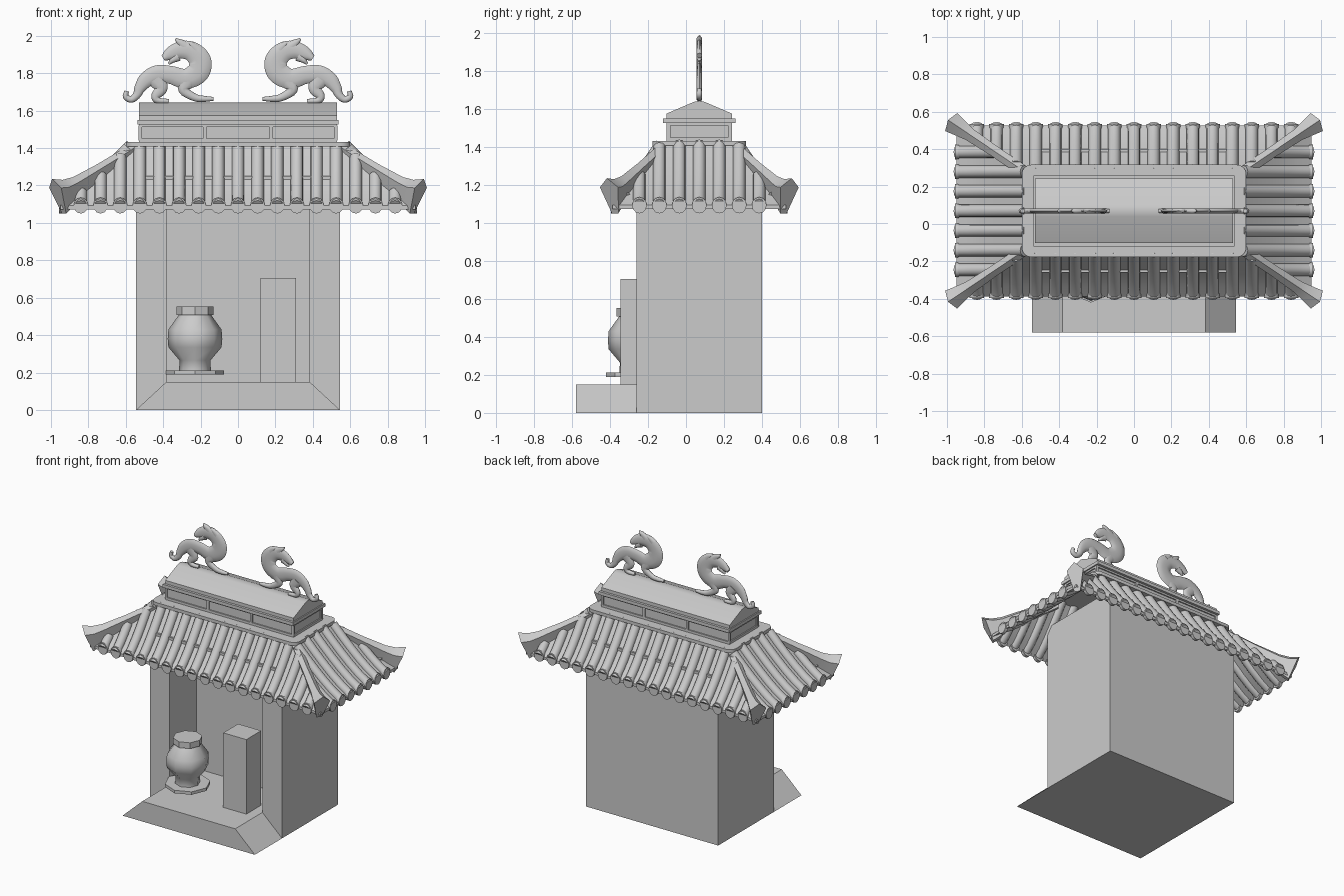
import bpy
import math
from mathutils import Vector

cube = bpy.data.objects.get("Cube")
if cube:
    bpy.data.objects.remove(cube, do_unlink=True)

stone = bpy.data.materials.new("grey_stone")
stone.use_nodes = True
stone.diffuse_color = (0.6, 0.6, 0.6, 1)
stone.node_tree.nodes["Principled BSDF"].inputs["Base Color"].default_value = (0.6, 0.6, 0.6, 1)

YC = 0.07                      # roof centre line
RUN_X, RUN_Y = 0.40, 0.27      # horizontal run of the side and front slopes
TOP_X, TOP_Y = 0.57, 0.20      # half size of the slope's upper edge
EAVE = 0.95


def loft(name, strips, angle=0.6, caps=True):
    """Skin one or more lists of rings into one object."""
    import bmesh
    bm = bmesh.new()
    for rings in strips:
        rows = [[bm.verts.new(p) for p in ring] for ring in rings]
        n = len(rows[0])
        for a, b in zip(rows, rows[1:]):
            for i in range(n):
                bm.faces.new((a[i], a[(i + 1) % n], b[(i + 1) % n], b[i]))
        if caps:
            bm.faces.new(rows[0][::-1])
            bm.faces.new(rows[-1])
    bmesh.ops.recalc_face_normals(bm, faces=bm.faces)
    me = bpy.data.meshes.new(name)
    bm.to_mesh(me)
    bm.free()
    me.materials.append(stone)
    me.shade_smooth()
    me.set_sharp_from_angle(angle=angle)
    ob = bpy.data.objects.new(name, me)
    bpy.context.collection.objects.link(ob)
    return ob


def rect_xy(x0, x1, y0, y1, z):
    return [(x0, y0, z), (x1, y0, z), (x1, y1, z), (x0, y1, z)]


def rect_xz(hx, z0, z1, y):
    return [(-hx, y, z0), (hx, y, z0), (hx, y, z1), (-hx, y, z1)]


def box(x0, x1, y0, y1, z0, z1):
    return [rect_xy(x0, x1, y0, y1, z0), rect_xy(x0, x1, y0, y1, z1)]


# Shrine body with a deep niche in its front
loft("shrine_body", [[rect_xz(0.545, 0, 1.25, 0.40), rect_xz(0.545, 0, 1.25, -0.26),
                      rect_xz(0.383, 0.15, 1.2, -0.26), rect_xz(0.383, 0.15, 1.2, 0.06)]])

# Front step with sloping sides
loft("front_step", [[[(-0.545, y, 0), (0.545, y, 0), (0.383, y, 0.15), (-0.383, y, 0.15)]
                     for y in (-0.58, -0.26)]])

# Stone block standing in the niche
loft("offering_block", [box(0.12, 0.31, -0.345, -0.17, 0.15, 0.705)])


# Jar, lid and dish
def turned(name, profile, angle):
    rings = [[(-0.23 + r * math.cos(k * math.pi / 4), -0.265 + r * math.sin(k * math.pi / 4), z)
              for k in range(8)] for r, z in profile]
    loft(name, [rings], angle)


turned("jar", [(0.085, 0.21), (0.083, 0.265), (0.142, 0.335), (0.146, 0.38),
               (0.142, 0.43), (0.085, 0.51)], 0.9)
turned("jar_lid", [(0.1, 0.508), (0.1, 0.552)], 0.5)
turned("jar_dish", [(0.155, 0.19), (0.155, 0.212)], 0.5)


# Roof deck
def slope_z(s):
    return 1.085 + 0.33 * max(0, 1 - s) ** 1.25


def deck_ring(s, drop):
    hx, hy = TOP_X + RUN_X * s, TOP_Y + RUN_Y * s
    return rect_xy(-hx, hx, YC - hy, YC + hy, slope_z(s) - drop)


levels = [EAVE * k / 5 for k in range(6)]
loft("roof_deck", [[deck_ring(s, 0) for s in levels] +
                   [deck_ring(s, 0.02) for s in reversed(levels)]], 0.5)


# Round roof tiles with end discs on all four slopes
def tile_ring(centre, lateral, up, radius, stretch=1):
    return [centre + lateral * radius * math.cos(a) + up * radius * stretch * math.sin(a)
            for a in (k * math.tau / 12 for k in range(12))]


def tile_slope(name, out, lateral, top, run, side_top, side_run, count):
    tubes, discs = [], []
    up = Vector((0, 0, 1))
    for k in range(count):
        lat = (k - (count - 1) / 2) * 0.105
        start = max(0, (abs(lat) - side_top) / side_run)

        def at(s):
            return Vector((0, YC, slope_z(s))) + lateral * lat + out * (top + run * s)
        rings = []
        for j in range(6):
            s = start + (EAVE - start) * j / 5
            along = (at(s + 0.02) - at(s - 0.02)).normalized()
            rings.append(tile_ring(at(s), lateral, lateral.cross(along), 0.033))
        tubes.append(rings)
        end = at(EAVE)
        discs.append([tile_ring(end + out * d, lateral, up, 0.039, 1.1) for d in (-0.015, 0.008)])
    loft(name + "_tiles", tubes, 0.7)
    loft(name + "_tile_ends", discs, 0.7)


X, Y = Vector((1, 0, 0)), Vector((0, 1, 0))
for name, sign in (("front", -1), ("back", 1)):
    tile_slope(name, Y * sign, X, TOP_Y, RUN_Y, TOP_X, RUN_X, 17)
for name, sign in (("left", 1), ("right", -1)):
    tile_slope(name, X * sign, Y, TOP_X, RUN_X, TOP_Y, RUN_Y, 7)

# Hip ridges flaring into pointed ends: top s, bottom s, top z, bottom z, half width
HIP = [(-0.02, -0.02, 1.43, 1.34, 0.03), (0.2, 0.2, 1.375, 1.28, 0.03),
       (0.45, 0.43, 1.315, 1.22, 0.03), (0.78, 0.74, 1.245, 1.12, 0.035),
       (0.92, 0.82, 1.23, 1.08, 0.046), (1.06, 0.9, 1.235, 1.05, 0.058)]
hips = []
for sx in (-1, 1):
    for sy in (-1, 1):
        across = Vector((-sx * RUN_Y, sy * RUN_X, 0)).normalized()
        rings = []
        for s_top, s_low, z_top, z_low, w in HIP:
            ring = []
            for side, h in ((-0.35, 0), (0.35, 0), (1, 0.74), (0, 1), (-1, 0.74)):
                s = s_low + (s_top - s_low) * h
                ring.append(Vector((sx * (TOP_X + RUN_X * s), YC + sy * (TOP_Y + RUN_Y * s),
                                    z_low + (z_top - z_low) * h)) + across * side * w)
            rings.append(ring)
        hips.append(rings)
loft("hip_ridges", hips, 0.5)


# Rounded slab above the slopes
def rounded(hx, hy, r, z):
    pts = []
    for q, (sx, sy) in enumerate(((1, 1), (-1, 1), (-1, -1), (1, -1))):
        for k in range(5):
            a = (q + k / 4) * math.pi / 2
            pts.append((sx * (hx - r) + r * math.cos(a), YC + sy * (hy - r) + r * math.sin(a), z))
    return pts


loft("ridge_slab", [[rounded(0.6, 0.247, 0.05, z) for z in (1.408, 1.432)]])

# Ridge box with raised frames around recessed panels
HX, HY, D = 0.528, 0.172, 0.009
loft("ridge_box", [box(-HX + D, HX - D, YC - HY + D, YC + HY - D, 1.43, 1.53)])
frames = []
for z0, z1 in ((1.43, 1.45), (1.513, 1.53)):
    frames.append(box(-HX, HX, YC - HY, YC + HY, z0, z1))
for sy in (-1, 1):
    ys = sorted((YC + sy * HY, YC + sy * (HY - D)))
    for x in (-HX + 0.005, -0.178, 0.178, HX - 0.005):
        frames.append(box(x - 0.009, x + 0.009, *ys, 1.44, 1.52))
    for sx in (-1, 1):
        xs = sorted((sx * HX, sx * (HX - D)))
        ends = sorted((YC + sy * HY, YC + sy * (HY - 0.02)))
        frames.append(box(*xs, *ends, 1.44, 1.52))
loft("ridge_panel_frames", frames)
loft("ridge_flange", [box(-0.537, 0.537, YC - 0.19, YC + 0.19, 1.526, 1.55)])

# Gabled ridge cap
gable = [(-HY, 1.55), (HY, 1.55), (HY, 1.575), (0.03, 1.636), (0, 1.643), (-0.03, 1.636), (-HY, 1.575)]
loft("ridge_cap", [[[(x, YC + y, z) for y, z in gable] for x in (-HX, HX)]], 0.5)

# Flat dragons: limbs as (x, z, radius) in hundredths, measured from the ridge centre
LIMBS = {
    "body": [(40, 188, 1.6), (36, 190.5, 3.6), (30.5, 192.5, 4.6), (24.5, 191.5, 5.3), (20.3, 186.5, 6),
             (21.5, 180.5, 6), (28, 177, 5.4), (35.5, 179, 4.8), (43, 179.5, 4.8), (49, 176.5, 4.2),
             (52.5, 172, 3), (54, 168.5, 2.2), (57, 166, 1.8), (60, 167.5, 1.6), (59.5, 170.5, 1.2)],
    "horn": [(28, 194, 3), (30.5, 196, 2.2), (33.5, 198.4, 0.5)],
    "ear": [(22, 192.5, 3), (24.5, 195, 1.8), (27, 197, 0.5)],
    "jaw": [(32, 189, 2.6), (35, 187, 1.6), (37, 185, 0.6)],
    "hind_leg": [(44, 177, 4.8), (41, 172, 3.4), (44, 168, 2.4), (43, 165.5, 1.7), (37, 165, 1.2)],
    "front_leg": [(27, 176, 4.6), (29, 171, 2.8), (23, 167, 2), (18, 166.3, 1.6), (13, 166.3, 1)],
}


def smooth_path(points, steps=5):
    p = [Vector(q) for q in points]
    p = [p[0] * 2 - p[1]] + p + [p[-1] * 2 - p[-2]]
    out = []
    for a, b, c, d in zip(p, p[1:], p[2:], p[3:]):
        for k in range(steps):
            t = k / steps
            out.append(0.5 * (2 * b + (c - a) * t + (2 * a - 5 * b + 4 * c - d) * t * t
                              + (3 * b - a - 3 * c + d) * t ** 3))
    return out + [p[-2]]


for name, sign in (("left", 1), ("right", -1)):
    strips = []
    for limb in LIMBS.values():
        path = [p / 100 for p in smooth_path(limb)]
        rings = []
        for i, p in enumerate(path):
            t = path[min(i + 1, len(path) - 1)] - path[max(i - 1, 0)]
            nx, nz = Vector((-t.y, t.x)).normalized()
            ring = []
            for k in range(10):
                a = k * math.tau / 10
                c = p.z * math.cos(a)
                y = min(0.0145, p.z) * math.sin(a)
                ring.append((sign * (p.x + nx * c), YC + y, p.y + nz * c))
            rings.append(ring)
        strips.append(rings)
    loft(name + "_ridge_dragon", strips, 1.0)
